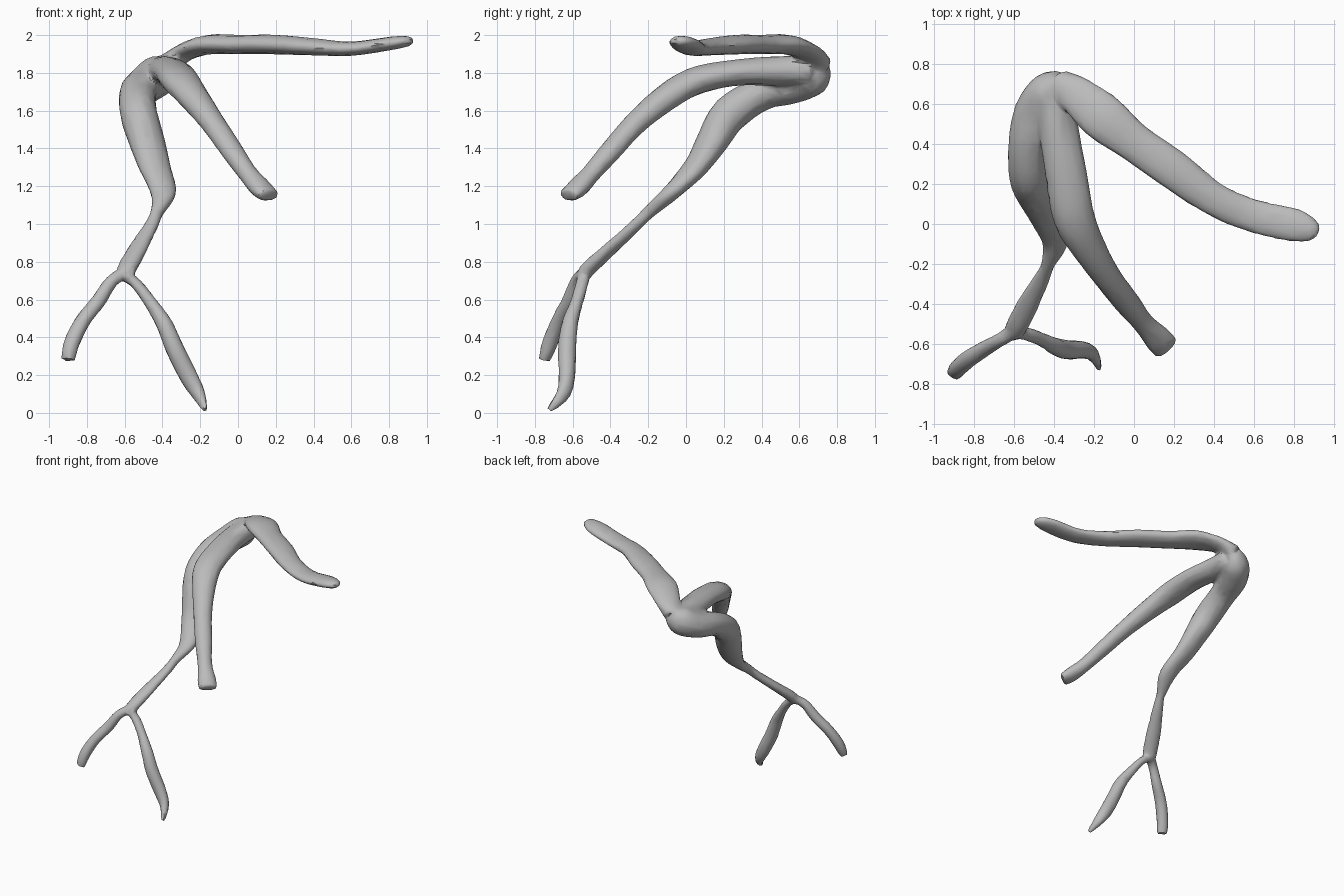
import bpy, bmesh, math
from mathutils import Vector

cube = bpy.data.objects.get("Cube")
if cube:
    bpy.data.objects.remove(cube, do_unlink=True)

SIDES, STEPS = 12, 4

grey = bpy.data.materials.new("plain_grey")
grey.use_nodes = True
colour = (0.5, 0.5, 0.5, 1)
grey.diffuse_color = colour
grey.node_tree.nodes["Principled BSDF"].inputs["Base Color"].default_value = colour


def spline(a, b, c, d, t):
    """Smooth curve from b to c."""
    return 0.5 * (2 * b + (c - a) * t + (2 * a - 5 * b + 4 * c - d) * t * t
                  + (3 * b - a - 3 * c + d) * t ** 3)


def limb(bm, stations):
    """Closed tube; each station is x, y, z, sideways radius, upright radius."""
    pts = [Vector(s) for s in stations]
    pts = [pts[0]] + pts + [pts[-1]]
    path = [spline(*pts[i:i + 4], k / STEPS)
            for i in range(len(pts) - 3) for k in range(STEPS)] + [pts[-1]]
    rings = []
    for i, p in enumerate(path):
        ahead = path[min(i + 1, len(path) - 1)]
        behind = path[max(i - 1, 0)]
        along = Vector(ahead[:3]) - Vector(behind[:3])
        side = along.cross(Vector((0, 0, 1))).normalized()
        up = side.cross(along).normalized()
        ring = []
        for k in range(SIDES):
            a = math.tau * k / SIDES
            ring.append(bm.verts.new(Vector(p[:3]) + side * p[3] * math.cos(a)
                                     + up * p[4] * math.sin(a)))
        rings.append(ring)
    for r, s in zip(rings, rings[1:]):
        for k in range(SIDES):
            n = (k + 1) % SIDES
            bm.faces.new((r[k], r[n], s[n], s[k]))
    bm.faces.new(rings[0][::-1])
    bm.faces.new(rings[-1])


# Long flat upper limb
upper_limb = [
    (-.38, .71, 1.84, .07, .06), (-.28, .64, 1.91, .10, .045), (-.15, .53, 1.95, .12, .052),
    (0, .41, 1.95, .10, .052), (.2, .27, 1.95, .10, .052), (.4, .125, 1.938, .085, .046),
    (.6, .04, 1.928, .085, .038), (.8, -.005, 1.955, .085, .036), (.89, -.03, 1.967, .06, .03),
    (.925, -.04, 1.97, .025, .015)]
# Middle limb with a flared end
middle_limb = [
    (-.39, .66, 1.81, .10, .08), (-.38, .5, 1.81, .10, .08), (-.34, .25, 1.80, .105, .07),
    (-.3, .03, 1.75, .105, .075), (-.22, -.13, 1.65, .085, .07), (-.13, -.27, 1.53, .07, .06),
    (-.03, -.40, 1.385, .065, .055), (.05, -.5, 1.27, .055, .05), (.12, -.575, 1.19, .07, .05),
    (.165, -.625, 1.15, .07, .035)]
# Lower limb bending down to the fork
lower_limb = [
    (-.36, .72, 1.84, .05, .06), (-.42, .67, 1.79, .10, .11), (-.49, .56, 1.735, .11, .10),
    (-.53, .4, 1.69, .10, .09), (-.525, .23, 1.58, .10, .10), (-.48, .135, 1.43, .10, .08),
    (-.44, .05, 1.3, .09, .06), (-.395, -.08, 1.165, .07, .045), (-.43, -.2, 1.06, .035, .035),
    (-.46, -.27, .99, .04, .033), (-.53, -.4, .87, .055, .035), (-.59, -.52, .76, .055, .04),
    (-.61, -.55, .71, .04, .03)]
# Two fork tips
right_tip = [
    (-.59, -.53, .75, .04, .03), (-.67, -.58, .695, .035, .035), (-.74, -.62, .59, .04, .04),
    (-.82, -.67, .49, .045, .04), (-.88, -.72, .37, .045, .042), (-.9, -.75, .28, .04, .03)]
left_tip = [
    (-.61, -.54, .73, .03, .03), (-.54, -.55, .685, .035, .03), (-.46, -.58, .58, .035, .035),
    (-.39, -.615, .47, .045, .045), (-.335, -.63, .34, .05, .05), (-.265, -.63, .2, .045, .05),
    (-.21, -.65, .1, .035, .04), (-.172, -.725, .015, .015, .018)]

mesh = bpy.data.meshes.new("branching_limbs")
bm = bmesh.new()
for stations in (upper_limb, middle_limb, lower_limb, right_tip, left_tip):
    limb(bm, stations)
bmesh.ops.recalc_face_normals(bm, faces=bm.faces)
bm.to_mesh(mesh)
bm.free()
mesh.materials.append(grey)
body = bpy.data.objects.new("branching_limbs", mesh)
bpy.context.collection.objects.link(body)

# Fuse the limbs into one skin, soften the joints and thin out the faces
fuse = body.modifiers.new("fuse", "REMESH")
fuse.mode = "VOXEL"
fuse.voxel_size = 0.012
soften = body.modifiers.new("soften", "SMOOTH")
soften.factor = 0.5
soften.iterations = 4
thin = body.modifiers.new("thin", "DECIMATE")
thin.ratio = 0.08

bpy.ops.object.select_all(action="DESELECT")
body.select_set(True)
bpy.context.view_layer.objects.active = body
for name in ("fuse", "soften", "thin"):
    bpy.ops.object.modifier_apply(modifier=name)
bpy.ops.object.shade_smooth_by_angle(angle=math.radians(40))
